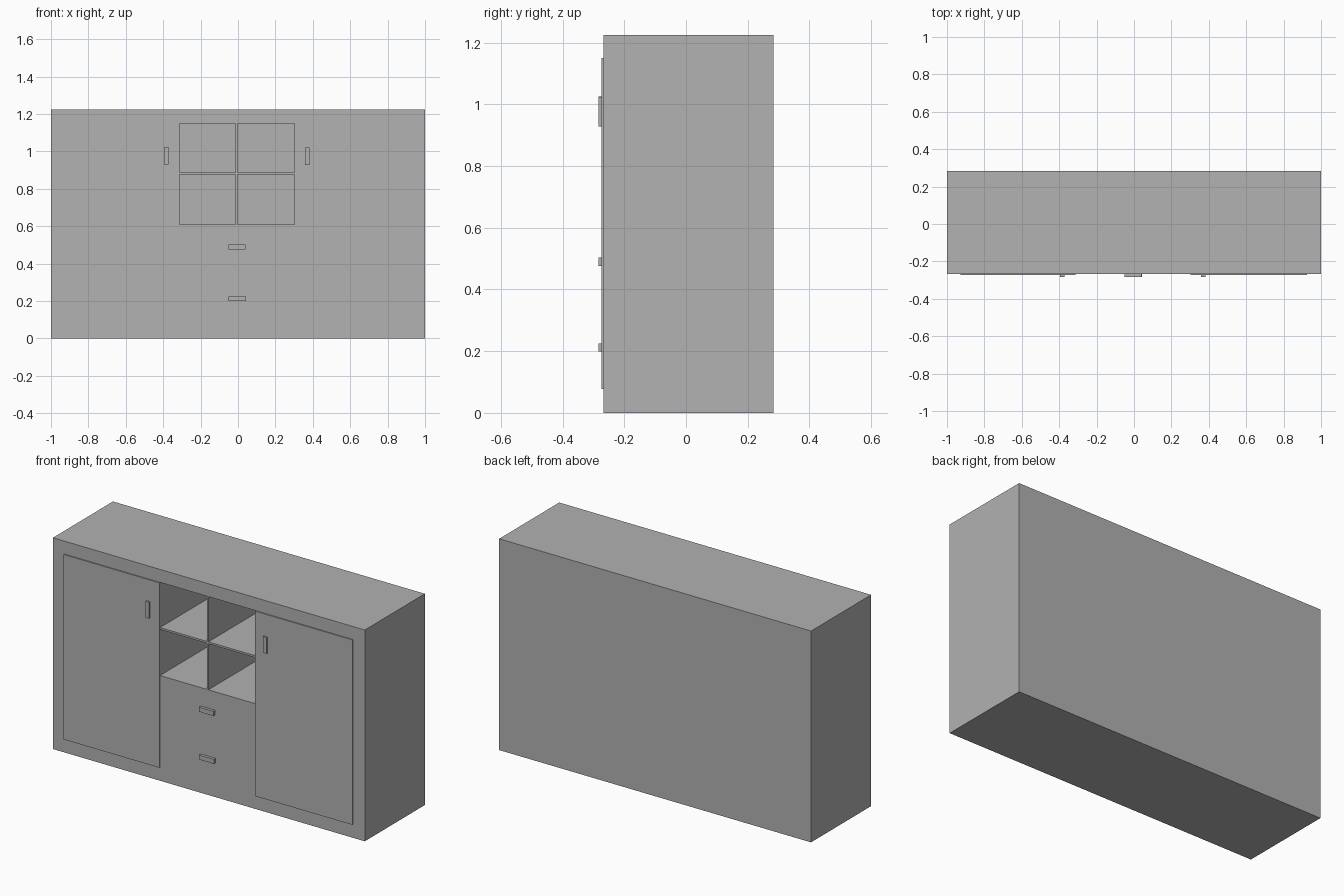
import bpy

if "Cube" in bpy.data.objects:
    bpy.data.objects.remove(bpy.data.objects["Cube"], do_unlink=True)

GREY = (0.445, 0.445, 0.445, 1)
grey = bpy.data.materials.new("grey")
grey.use_nodes = True
grey.diffuse_color = GREY
grey.node_tree.nodes["Principled BSDF"].inputs["Base Color"].default_value = GREY


def box(name, x, y, z):
    """Box spanning the given (low, high) ranges."""
    spans = (x, y, z)
    bpy.ops.mesh.primitive_cube_add(size=1, location=[(a + b) / 2 for a, b in spans])
    obj = bpy.context.object
    obj.name = name
    obj.scale = [b - a for a, b in spans]
    bpy.ops.object.transform_apply(location=False, rotation=False, scale=True)
    obj.data.materials.append(grey)
    return obj


FRONT, DOOR, BACK = -0.267, -0.274, 0.283
HANDLE = (-0.283, FRONT)
COLUMNS = {"right": (-0.313, -0.013), "left": (-0.003, 0.302)}
ROWS = {"lower": (0.61, 0.877), "upper": (0.888, 1.15)}

# Cabinet body
body = box("cabinet_body", (-1, 1), (FRONT, BACK), (0, 1.225))

# Four open cubbies cut into the front
for row, z in ROWS.items():
    for side, x in COLUMNS.items():
        cutter = box(f"{row}_{side}_cubby_cutter", x, (FRONT - 0.1, BACK - 0.03), z)
        cutter.hide_render = True
        cut = body.modifiers.new(f"{row}_{side}_cubby", "BOOLEAN")
        cut.operation, cut.solver, cut.object = "DIFFERENCE", "EXACT", cutter
        bpy.context.view_layer.objects.active = body
        bpy.ops.object.modifier_apply(modifier=cut.name)
        bpy.data.objects.remove(cutter, do_unlink=True)

# Thin doors standing proud of the front
box("right_door", (-0.927, -0.313), (DOOR, FRONT), (0.078, 1.15))
box("left_door", (0.302, 0.925), (DOOR, FRONT), (0.078, 1.15))

# Upright door handles
box("right_door_handle", (-0.396, -0.372), HANDLE, (0.93, 1.025))
box("left_door_handle", (0.358, 0.382), HANDLE, (0.928, 1.022))

# Level drawer handles
box("upper_drawer_handle", (-0.051, 0.041), HANDLE, (0.476, 0.503))
box("lower_drawer_handle", (-0.051, 0.043), HANDLE, (0.199, 0.225))
